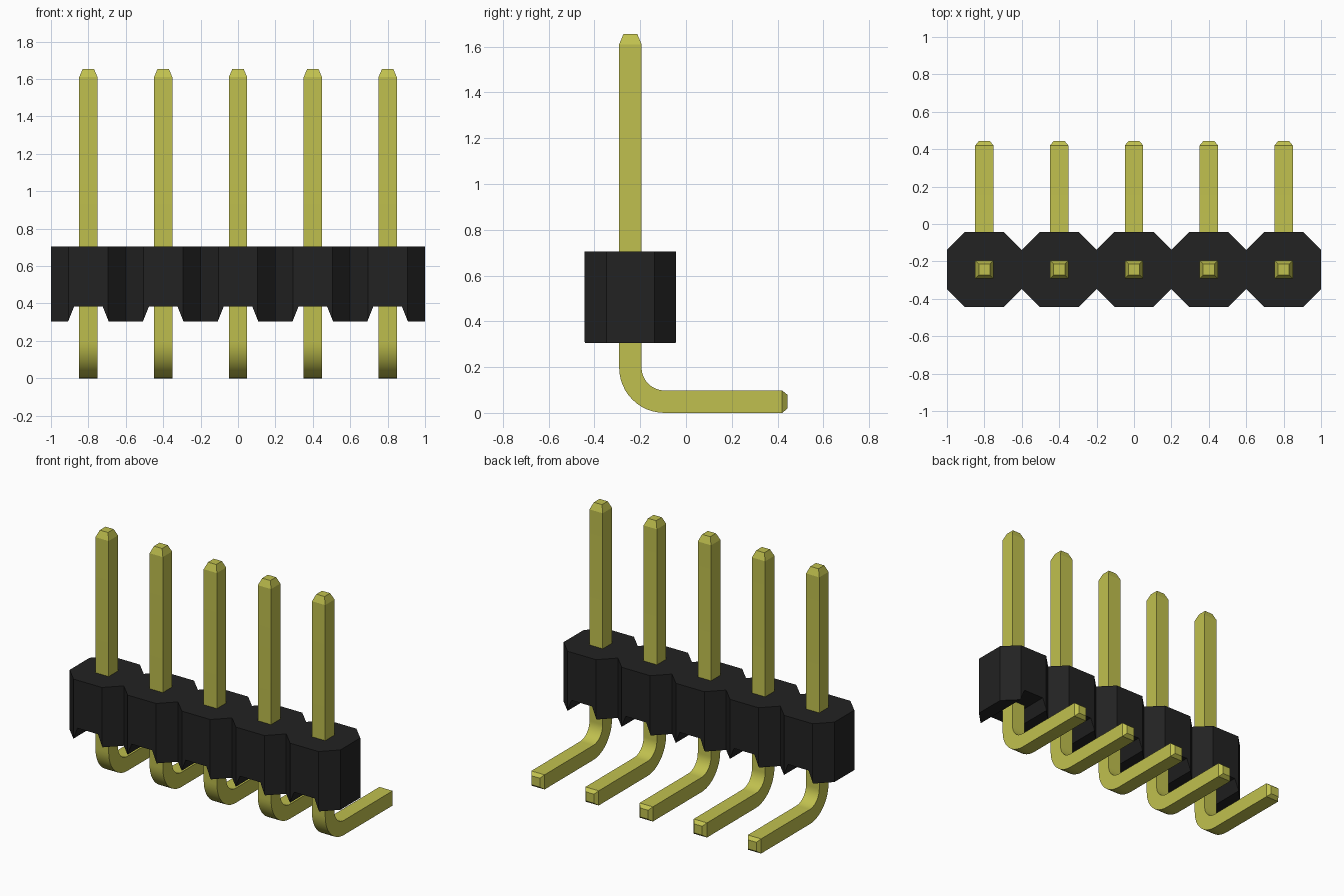
import bpy, bmesh, math
from mathutils import Vector

if "Cube" in bpy.data.objects:
    bpy.data.objects.remove(bpy.data.objects["Cube"], do_unlink=True)

PITCH, COUNT = 0.4, 5
ROW_Y = -0.243                  # line on which the pins stand
BASE, TOP = 0.305, 0.705        # housing height range
PIN = 0.049                     # half the pin thickness
TIP = 0.03                      # half thickness at the blunt tips
centres = [(i - (COUNT - 1) / 2) * PITCH for i in range(COUNT)]


def material(name, colour, roughness):
    mat = bpy.data.materials.new(name)
    mat.use_nodes = True
    mat.diffuse_color = colour
    bsdf = mat.node_tree.nodes["Principled BSDF"]
    bsdf.inputs["Base Color"].default_value = colour
    bsdf.inputs["Roughness"].default_value = roughness
    return mat


def loft(bm, rings):
    """Skin a list of equal rings of points and cap both ends."""
    loops = [[bm.verts.new(p) for p in ring] for ring in rings]
    n = len(loops[0])
    for a, b in zip(loops, loops[1:]):
        for i in range(n):
            j = (i + 1) % n
            bm.faces.new((a[i], a[j], b[j], b[i]))
    bm.faces.new(loops[0])
    bm.faces.new(loops[-1])


def finish(name, bm, mat):
    bmesh.ops.recalc_face_normals(bm, faces=bm.faces)
    mesh = bpy.data.meshes.new(name)
    bm.to_mesh(mesh)
    bm.free()
    mesh.materials.append(mat)
    obj = bpy.data.objects.new(name, mesh)
    bpy.context.collection.objects.link(obj)
    return obj


black = material("black plastic", (0.016, 0.016, 0.016, 1), 0.6)
gold = material("gold metal", (0.53, 0.53, 0.077, 1), 0.4)

# Housing: a row of joined octagons
half, flat = PITCH / 2, 0.105
front = []
for x in centres:
    front += [(x - half, -flat), (x - flat, -half), (x + flat, -half)]
front.append((centres[-1] + half, -flat))
outline = front + [(x, -y) for x, y in reversed(front)]
bm = bmesh.new()
loft(bm, [[(x, y + ROW_Y, z) for x, y in outline] for z in (BASE, TOP)])
housing = finish("housing", bm, black)

# Tapered notches across the underside, one below each pin
bm = bmesh.new()
for x in centres:
    section = [(-0.124, BASE - 0.04), (0.124, BASE - 0.04),
               (0.076, BASE + 0.08), (-0.076, BASE + 0.08)]
    loft(bm, [[(x + u, ROW_Y + y, z) for u, z in section] for y in (-0.3, 0.3)])
cutter = finish("notch_cutter", bm, black)
cutter.hide_render = True
cut = housing.modifiers.new("notches", "BOOLEAN")
cut.operation, cut.solver, cut.object = "DIFFERENCE", "EXACT", cutter
bpy.context.view_layer.objects.active = housing
housing.select_set(True)
bpy.ops.object.modifier_apply(modifier=cut.name)
bpy.data.objects.remove(cutter, do_unlink=True)

# Pin path: down from the tip, round the bend, out along the foot
RADIUS, STEPS = 0.149, 12
bend_y, bend_z = ROW_Y + RADIUS, PIN + RADIUS
path = [(ROW_Y, 1.655, 0, TIP), (ROW_Y, 1.61, 0, PIN)]
for i in range(STEPS + 1):
    a = math.pi / 2 * i / STEPS
    path.append((bend_y - RADIUS * math.cos(a), bend_z - RADIUS * math.sin(a), a, PIN))
path += [(0.42, PIN, math.pi / 2, PIN), (0.443, PIN, math.pi / 2, TIP)]

rings = []
for y, z, a, h in path:
    side = Vector((0, math.cos(a), math.sin(a)))
    rings.append([Vector((u * h, y, z)) + side * v * h
                  for u, v in ((-1, -1), (1, -1), (1, 1), (-1, 1))])
bm = bmesh.new()
loft(bm, rings)
first = finish("pin_1", bm, gold)
bpy.ops.object.select_all(action="DESELECT")
bpy.context.view_layer.objects.active = first
first.select_set(True)
bpy.ops.object.shade_smooth_by_angle(angle=math.radians(20))

# Repeat the pin along the row
first.location.x = centres[0]
for i, x in enumerate(centres[1:], 2):
    pin = bpy.data.objects.new(f"pin_{i}", first.data)
    pin.location.x = x
    bpy.context.collection.objects.link(pin)
